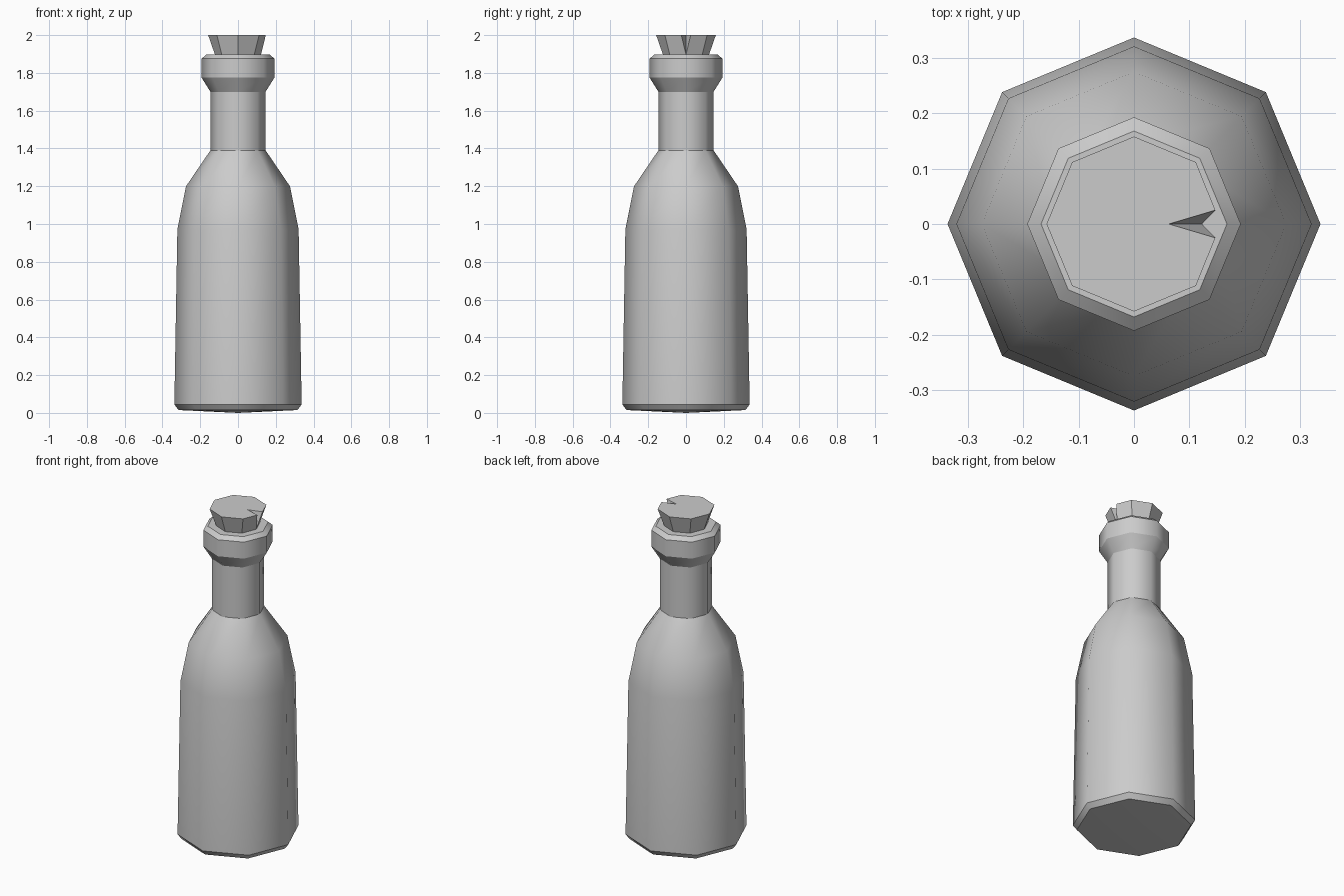
import bpy, bmesh
from math import cos, sin, pi

cube = bpy.data.objects.get("Cube")
if cube:
    bpy.data.objects.remove(cube, do_unlink=True)

SIDES = 8
GREY = (0.6, 0.6, 0.6, 1.0)

grey = bpy.data.materials.new("plain grey")
grey.use_nodes = True
grey.diffuse_color = GREY
grey.node_tree.nodes["Principled BSDF"].inputs["Base Color"].default_value = GREY


def ring(bm, radius, z):
    """Octagon of vertices with a corner on +x."""
    return [bm.verts.new((radius * cos(2 * pi * i / SIDES),
                          radius * sin(2 * pi * i / SIDES), z))
            for i in range(SIDES)]


def bridge(bm, low, high, smooth):
    """Quads between two rings."""
    for i in range(SIDES):
        j = (i + 1) % SIDES
        bm.faces.new((low[i], low[j], high[j], high[i])).smooth = smooth


def finish(bm, name):
    bmesh.ops.recalc_face_normals(bm, faces=bm.faces[:])
    mesh = bpy.data.meshes.new(name)
    bm.to_mesh(mesh)
    bm.free()
    mesh.materials.append(grey)
    obj = bpy.data.objects.new(name, mesh)
    bpy.context.collection.objects.link(obj)
    return obj


# Bottle: turned profile of radius, height, and whether the ring is a crisp edge
profile = [
    (0.315, 0.015, True), (0.337, 0.045, True),     # foot bevel
    (0.321, 0.97, False), (0.275, 1.20, False),     # body and shoulder
    (0.146, 1.39, True), (0.146, 1.70, True),       # neck
    (0.193, 1.775, True), (0.193, 1.875, True),     # collar
    (0.168, 1.897, True), (0.12, 1.897, True),      # rim
]
bm = bmesh.new()
rings = [ring(bm, r, z) for r, z, _ in profile]
for low, high in zip(rings, rings[1:]):
    bridge(bm, low, high, True)
for verts, (_, _, crisp) in zip(rings, profile):
    for i in range(SIDES):
        edge = bm.edges.get((verts[i], verts[(i + 1) % SIDES]))
        edge.smooth = not crisp
# shallow pointed underside
tip = bm.verts.new((0, 0, 0))
for i in range(SIDES):
    bm.faces.new((tip, rings[0][(i + 1) % SIDES], rings[0][i])).smooth = True
finish(bm, "bottle")

# Cork: flaring plug with a wedge chipped out of its left corner
bm = bmesh.new()
plug, waist, top = ring(bm, 0.11, 1.78), ring(bm, 0.122, 1.897), ring(bm, 0.158, 2.0)
bm.faces.new(plug[::-1])
bridge(bm, plug, waist, False)
for i in range(1, SIDES - 1):
    bm.faces.new((waist[i], waist[i + 1], top[i + 1], top[i]))
bm.verts.remove(top[0])
chip_back = bm.verts.new((0.147, 0.025, 2.0))
chip_front = bm.verts.new((0.147, -0.025, 2.0))
chip_inner = bm.verts.new((0.063, 0, 2.0))
bm.faces.new((waist[0], waist[1], top[1], chip_back))
bm.faces.new((waist[-1], waist[0], chip_front, top[-1]))
bm.faces.new((waist[0], chip_back, chip_inner))
bm.faces.new((waist[0], chip_inner, chip_front))
bm.faces.new([chip_back] + top[1:] + [chip_front, chip_inner])
finish(bm, "cork")
